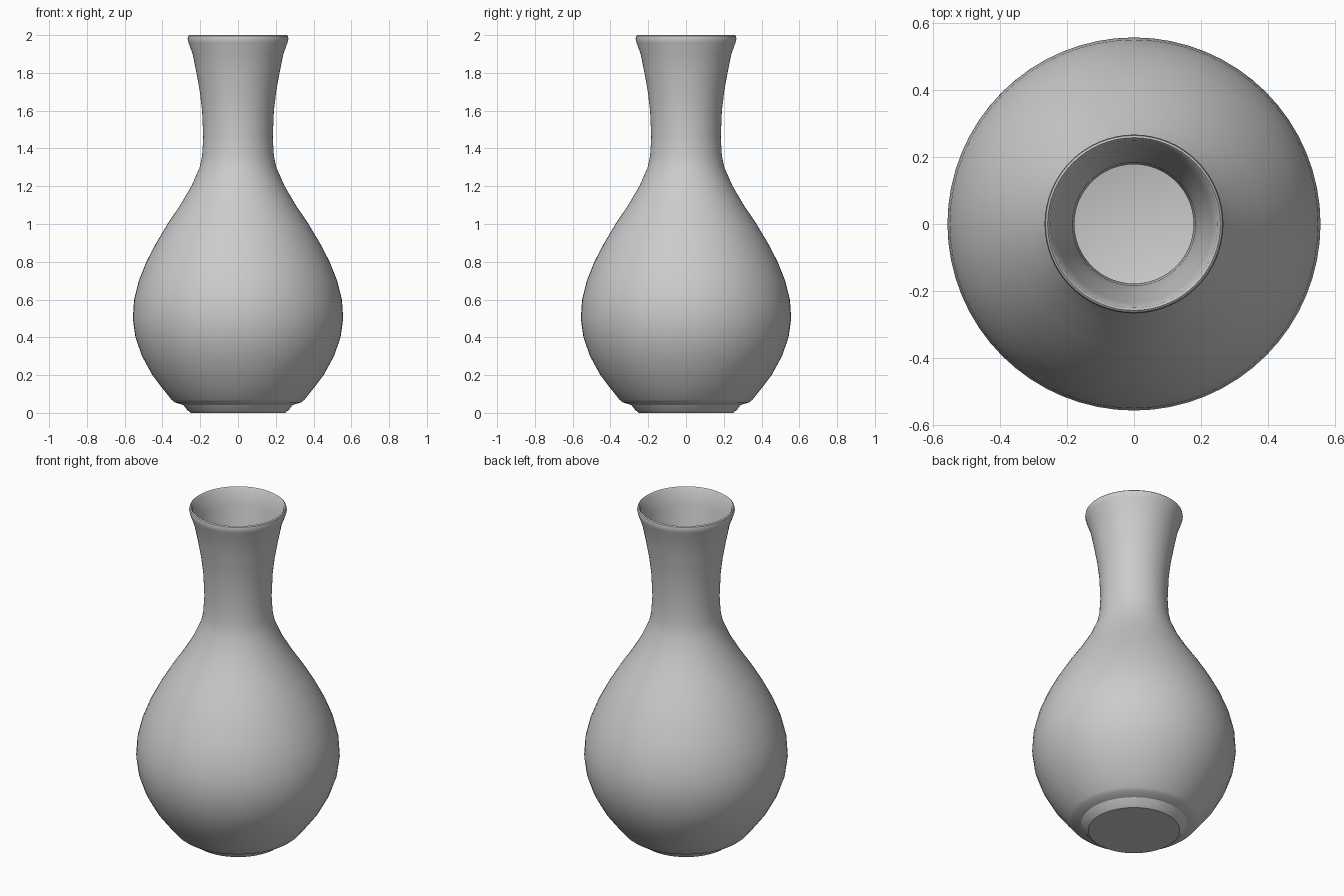
import bpy, bmesh
from math import pi
from mathutils import Vector

if "Cube" in bpy.data.objects:
    bpy.data.objects.remove(bpy.data.objects["Cube"])

SEGMENTS = 64

# Outer silhouette (radius, height): foot, belly, neck, flared lip
outer = [(0, 0), (0.25, 0), (0.268, 0.015), (0.29, 0.042), (0.335, 0.056), (0.352, 0.07),
         (0.40, 0.13), (0.453, 0.2), (0.508, 0.3), (0.543, 0.4), (0.557, 0.5),
         (0.55, 0.6), (0.525, 0.7), (0.485, 0.8), (0.433, 0.9), (0.373, 1.0),
         (0.306, 1.1), (0.247, 1.2), (0.203, 1.3), (0.19, 1.36), (0.184, 1.46),
         (0.19, 1.6), (0.202, 1.7), (0.22, 1.8), (0.24, 1.9), (0.262, 1.96),
         (0.267, 1.98), (0.264, 1.995), (0.258, 2.0)]

# Inner wall follows the outer one closely, ending in a rounded bowl floor
inner = [(0.25, 1.99)]
inner += [(r - 0.006, z) for r, z in reversed(outer) if 0.15 < z < 1.95]
inner += [(0.36, 0.12), (0.27, 0.08), (0.18, 0.055), (0.09, 0.04), (0, 0.036)]


def lathe(name, profile):
    bm = bmesh.new()
    verts = [bm.verts.new((r, 0, z)) for r, z in profile]
    edges = [bm.edges.new(pair) for pair in zip(verts, verts[1:])]
    bmesh.ops.spin(bm, geom=verts + edges, cent=(0, 0, 0), axis=(0, 0, 1),
                   angle=2 * pi, steps=SEGMENTS, use_duplicate=False)
    bmesh.ops.remove_doubles(bm, verts=bm.verts, dist=0.0005)
    bmesh.ops.recalc_face_normals(bm, faces=bm.faces)
    mesh = bpy.data.meshes.new(name)
    bm.to_mesh(mesh)
    bm.free()
    obj = bpy.data.objects.new(name, mesh)
    bpy.context.collection.objects.link(obj)
    bpy.context.view_layer.objects.active = obj
    obj.select_set(True)
    bpy.ops.object.shade_smooth_by_angle(angle=pi / 6)
    return obj


# Hollow vase body
lathe("vase", outer + inner)
